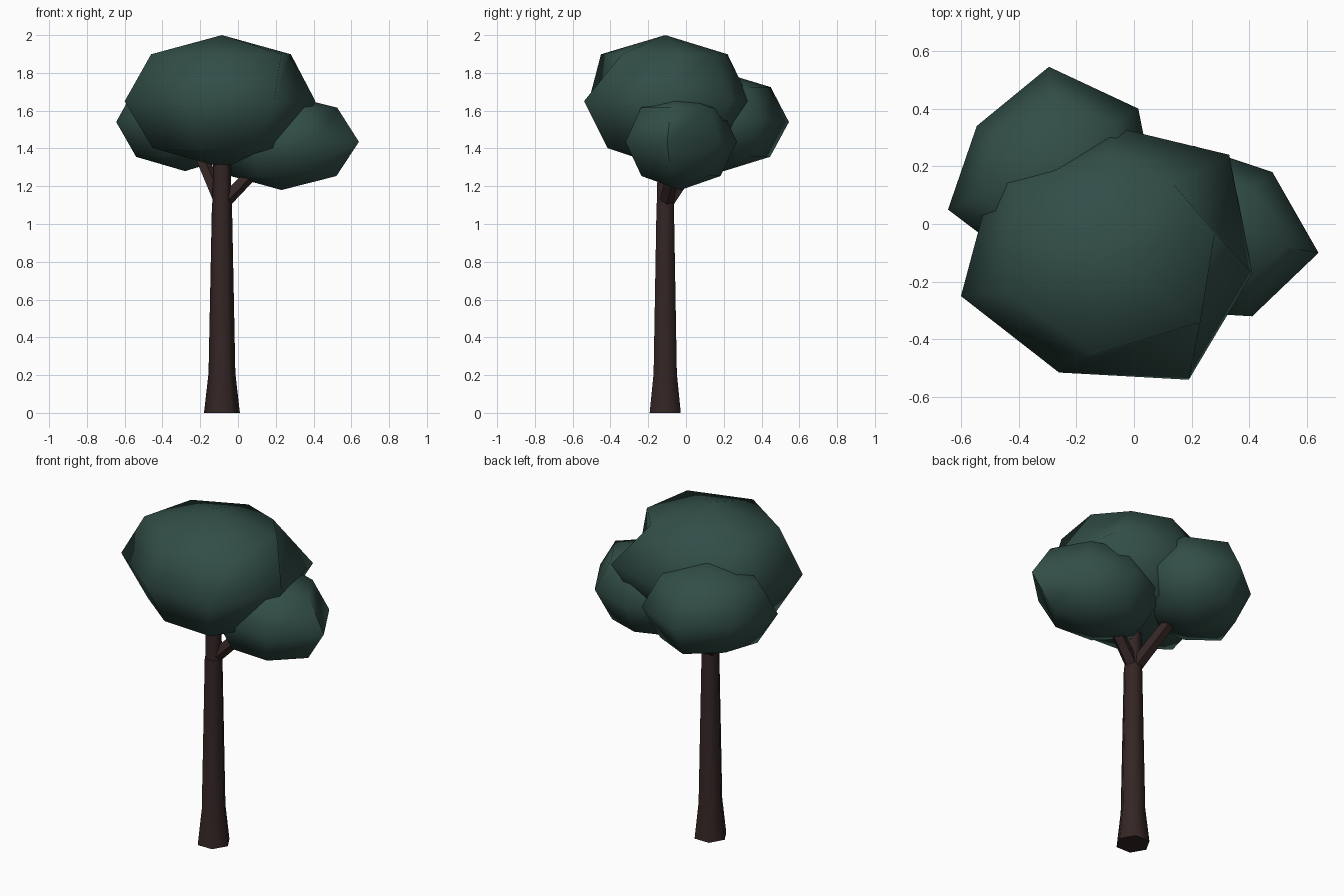
import bpy, math
from mathutils import Vector

if "Cube" in bpy.data.objects:
    bpy.data.objects.remove(bpy.data.objects["Cube"])


def material(name, rgb):
    m = bpy.data.materials.new(name)
    m.diffuse_color = (*rgb, 1)
    m.use_nodes = True
    m.node_tree.nodes["Principled BSDF"].inputs["Base Color"].default_value = m.diffuse_color
    return m


LEAF = material("dark_green_leaves", (0.032, 0.076, 0.064))
BARK = material("dark_brown_bark", (0.034, 0.019, 0.018))


def loft(name, rings, mat, bottom=None, top=None, angle=65):
    """Skin equal-sized rings; close each end with a tip point or a flat cap."""
    n = len(rings[0])
    verts = [p for r in rings for p in r]
    faces = [(i * n + k, i * n + (k + 1) % n, (i + 1) * n + (k + 1) % n, (i + 1) * n + k)
             for i in range(len(rings) - 1) for k in range(n)]
    last = (len(rings) - 1) * n
    if bottom:
        b = len(verts)
        verts.append(bottom)
        faces += [(b, (k + 1) % n, k) for k in range(n)]
    else:
        faces.append(tuple(reversed(range(n))))
    if top:
        t = len(verts)
        verts.append(top)
        faces += [(t, last + k, last + (k + 1) % n) for k in range(n)]
    else:
        faces.append(tuple(range(last, last + n)))
    me = bpy.data.meshes.new(name)
    me.from_pydata([tuple(v) for v in verts], [], faces)
    me.materials.append(mat)
    ob = bpy.data.objects.new(name, me)
    bpy.context.collection.objects.link(ob)
    bpy.ops.object.select_all(action='DESELECT')
    ob.select_set(True)
    bpy.context.view_layer.objects.active = ob
    bpy.ops.object.shade_smooth_by_angle(angle=math.radians(angle))
    return ob


def tube(name, path, sides):
    """Tapered limb along (point, radius) pairs."""
    d = (Vector(path[-1][0]) - Vector(path[0][0])).normalized()
    u = (Vector((0, 1, 0)).cross(d)).normalized()
    w = d.cross(u)
    rings = [[Vector(p) + r * (math.cos(a) * u + math.sin(a) * w)
              for a in (2 * math.pi * k / sides for k in range(sides))] for p, r in path]
    return loft(name, rings, BARK)


def clump(name, c, h, equator, upper=None):
    """Seven-sided, four-band leaf clump; outline points are relative to centre c."""
    cx, cy, cz = c
    upper = upper or [(x * 0.72, y * 0.72) for x, y in equator]
    lower = [(x * 0.71, y * 0.71) for x, y in equator]
    s = h * 0.71
    rings = [[(cx + x, cy + y, cz + z) for x, y in ring]
             for ring, z in ((lower, -s), (equator, 0), (upper, s))]
    loft(name, rings, LEAF, (cx, cy, cz - h), (cx, cy, cz + h))


# trunk with flared foot, and its thinner upper stem
X, Y = -0.085, -0.11
tube("trunk", [((X, Y, 0), 0.095), ((X, Y, 0.21), 0.071), ((X, Y, 1.11), 0.053)], 6)
tube("upper_stem", [((X, Y, 1.09), 0.05), ((X, Y, 1.5), 0.046)], 6)

# side branches
tube("right_branch", [((-0.075, -0.105, 1.12), 0.04), ((0.19, -0.04, 1.39), 0.034)], 5)
tube("left_branch", [((-0.095, -0.095, 1.12), 0.04), ((-0.25, 0.15, 1.48), 0.034)], 5)

# leaf clumps
clump("top_leaves", (X, Y, 1.65), 0.35,
      [(-.515, -.14), (-.175, -.405), (.275, -.43), (.495, -.06), (.415, .35), (0, .45), (-.4, .29)],
      [(-.375, -.12), (-.045, -.34), (.315, -.23), (.365, .08), (.22, .25), (0, .33), (-.29, .2)])
clump("right_leaves", (0.23, -0.03, 1.435), 0.255,
      [(.41, -.07), (.25, .21), (-.02, .30), (-.3, .2), (-.38, -.06), (-.16, -.27), (.18, -.29)])
clump("back_left_leaves", (-0.28, 0.2, 1.54), 0.26,
      [(.295, .2), (-.015, .345), (-.265, .14), (-.365, -.15), (-.14, -.32), (.15, -.32), (.35, -.08)])
